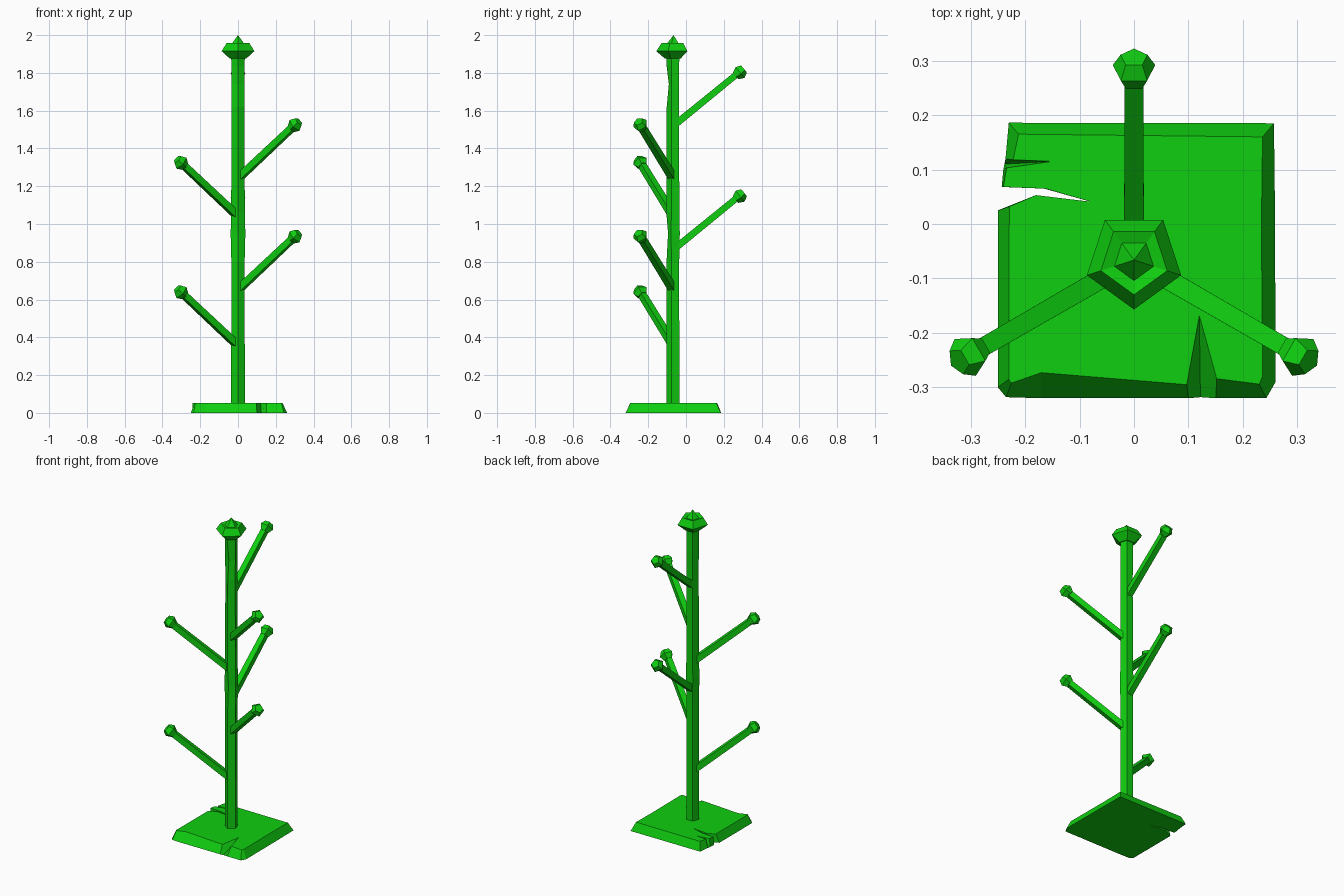
import bpy, bmesh, math
from mathutils import Matrix, Vector

default = bpy.data.objects.get("Cube")
if default:
    bpy.data.objects.remove(default, do_unlink=True)

green = bpy.data.materials.new("bright_green")
green.use_nodes = True
colour = (0.005, 0.62, 0.005, 1)
green.diffuse_color = colour
green.node_tree.nodes["Principled BSDF"].inputs["Base Color"].default_value = colour

POLE_Y = -0.066


def loft(name, rings, matrix=Matrix()):
    """Skin a stack of point rings and close both ends."""
    bm = bmesh.new()
    loops = [[bm.verts.new(p) for p in ring] for ring in rings]
    for a, b in zip(loops, loops[1:]):
        for i in range(len(a)):
            j = (i + 1) % len(a)
            bm.faces.new((a[i], a[j], b[j], b[i]))
    bm.faces.new(loops[0][::-1])
    bm.faces.new(loops[-1])
    bmesh.ops.remove_doubles(bm, verts=bm.verts, dist=0.0001)
    bmesh.ops.recalc_face_normals(bm, faces=bm.faces)
    mesh = bpy.data.meshes.new(name)
    bm.to_mesh(mesh)
    bm.free()
    mesh.materials.append(green)
    obj = bpy.data.objects.new(name, mesh)
    obj.matrix_world = matrix
    bpy.context.collection.objects.link(obj)
    return obj


def ring(height, radius, sides=5, phase=-90, dent=0):
    """Regular polygon; dent pulls in its first corner."""
    points = []
    for i in range(sides):
        a = math.radians(phase + 360 * i / sides)
        r = radius - (dent if i == 0 else 0)
        points.append((r * math.cos(a), r * math.sin(a), height))
    return points


# Base slab: outer foot outline and inset top outline, with cracks
foot = [(-.235, -.318), (-.17, -.32), (.10, -.32), (.122, -.318), (.15, -.32),
        (.243, -.32), (.26, -.29), (.259, .02), (.257, .185), (-.23, .186),
        (-.236, .12), (-.238, .11), (-.24, .10), (-.243, .068), (-.165, .065),
        (-.08, .041), (-.18, .053), (-.25, .025), (-.25, -.30)]
rim = [(-.225, -.292), (-.17, -.273), (.097, -.295), (.12, -.168), (.152, -.284),
       (.23, -.294), (.236, -.28), (.234, .0), (.236, .16), (-.212, .165),
       (-.222, .118), (-.15, .115), (-.234, .103), (-.24, .068), (-.163, .065),
       (-.08, .041), (-.18, .053), (-.229, .032), (-.23, -.285)]
loft("base", [[(x, y, 0) for x, y in foot], [(x, y, 0.052) for x, y in rim]])

# Pole with two chipped spots on its front edge
pole_rings = [(0.04, 0.038, 0), (0.80, 0.037, 0), (0.95, 0.041, 0.012),
              (1.06, 0.038, 0), (1.62, 0.036, 0), (1.74, 0.037, 0.012),
              (1.84, 0.037, 0), (1.89, 0.038, 0)]
centre = Matrix.Translation((0, POLE_Y, 0))
loft("pole", [ring(z, r, dent=d) for z, r, d in pole_rings], centre)

# Finial on top
finial = [(1.875, 0.045), (1.915, 0.091), (1.957, 0.064), (1.95, 0.038), (2.0, 0)]
loft("finial", [ring(z, r) for z, r in finial], centre)

# Branches: heading in degrees and heights of the knobs
REACH, RISE = 0.35, 0.285
branches = {"right": (210, (0.64, 1.325)),
            "left": (-30, (0.935, 1.525)),
            "back": (90, (1.15, 1.805))}
for side, (heading, heights) in branches.items():
    a = math.radians(heading)
    outward = Vector((math.cos(a), math.sin(a), 0))
    axis = (outward * REACH + Vector((0, 0, RISE))).normalized()
    across = Vector((0, 0, 1)).cross(axis).normalized()
    up = axis.cross(across)
    turn = Matrix((across, up, axis)).transposed().to_4x4()
    length = math.hypot(REACH, RISE)
    for level, height in zip(("lower", "upper"), heights):
        tip = Vector((0, POLE_Y, height)) + outward * REACH
        place = Matrix.Translation(tip) @ turn
        loft(f"{side}_{level}_branch",
             [ring(0.02 - length, 0.026, 4, 45), ring(0, 0.024, 4, 45)], place)
        loft(f"{side}_{level}_knob",
             [ring(-0.03, 0.025), ring(0, 0.041), ring(0.028, 0.026)], place)
